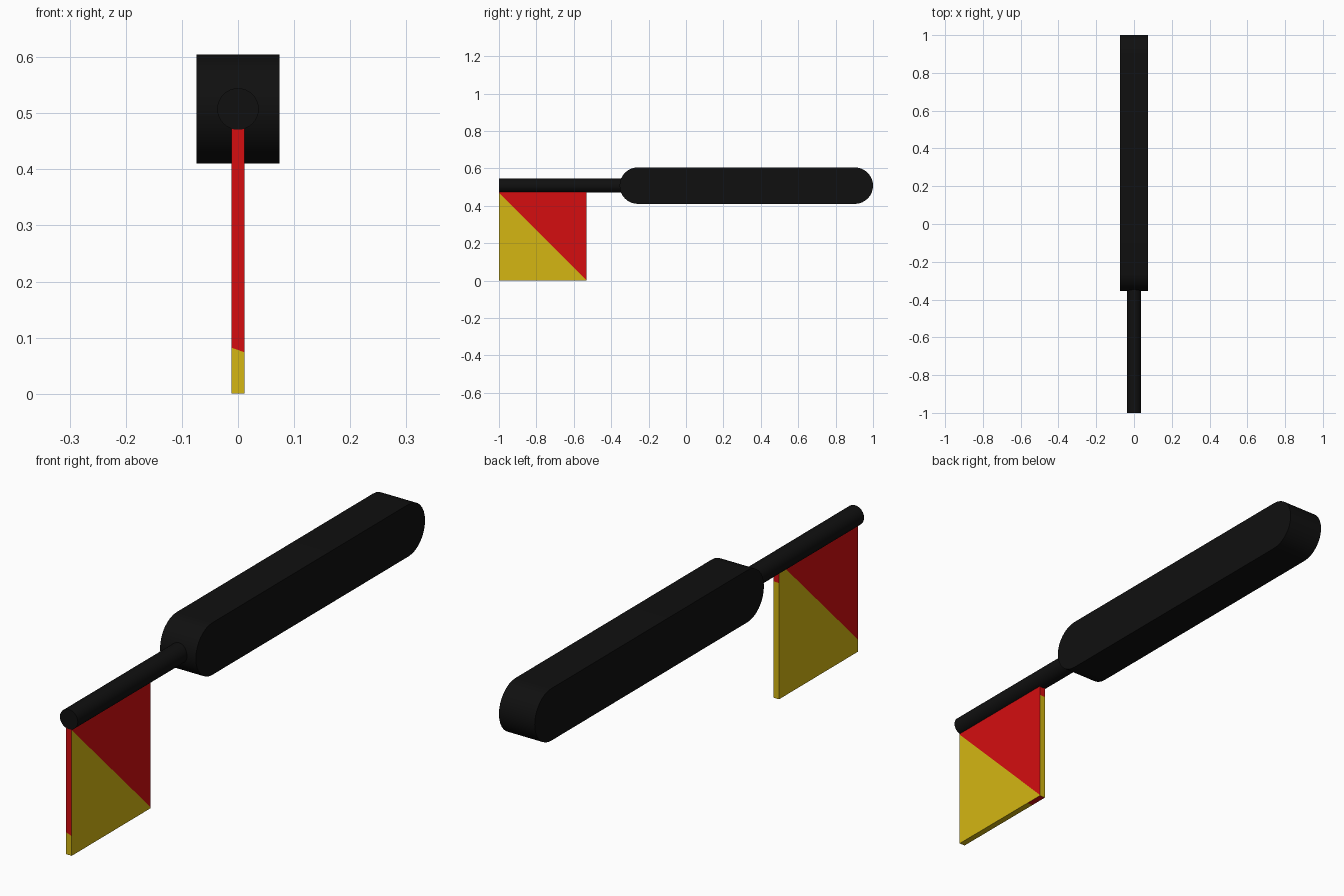
import bpy, bmesh, math
from mathutils import Vector, Matrix

if "Cube" in bpy.data.objects:
    bpy.data.objects.remove(bpy.data.objects["Cube"])


def material(name, rgb):
    m = bpy.data.materials.new(name)
    m.diffuse_color = (*rgb, 1)
    m.use_nodes = True
    m.node_tree.nodes["Principled BSDF"].inputs["Base Color"].default_value = m.diffuse_color
    return m


black = material("black", (0.005, 0.005, 0.005))
red = material("red", (0.66, 0.004, 0.005))
yellow = material("yellow", (0.66, 0.47, 0.006))

AXIS_Z = 0.5075


def finish(bm, name, mats, smooth=False):
    bmesh.ops.recalc_face_normals(bm, faces=bm.faces)
    mesh = bpy.data.meshes.new(name)
    bm.to_mesh(mesh)
    bm.free()
    for m in mats:
        mesh.materials.append(m)
    obj = bpy.data.objects.new(name, mesh)
    bpy.context.collection.objects.link(obj)
    if smooth:
        bpy.ops.object.select_all(action='DESELECT')
        obj.select_set(True)
        bpy.context.view_layer.objects.active = obj
        bpy.ops.object.shade_smooth_by_angle(angle=math.radians(35))
    return obj


# Handle: stadium side profile extruded across x
def handle(y0, y1, r, half_width, steps=16):
    bm = bmesh.new()
    verts = []
    for cy, start in ((y1 - r, -math.pi / 2), (y0 + r, math.pi / 2)):
        for i in range(steps + 1):
            a = start + math.pi * i / steps
            verts.append(bm.verts.new((-half_width, cy + r * math.cos(a),
                                       AXIS_Z + r * math.sin(a))))
    face = bm.faces.new(verts)
    ext = bmesh.ops.extrude_face_region(bm, geom=[face], use_keep_orig=True)
    moved = [v for v in ext["geom"] if isinstance(v, bmesh.types.BMVert)]
    bmesh.ops.translate(bm, verts=moved, vec=(2 * half_width, 0, 0))
    finish(bm, "handle", [black], smooth=True)


handle(-0.355, 1.0, 0.0975, 0.074)

# Rod: thin round pole running into the handle
bm = bmesh.new()
rod_start, rod_end = -1.0, -0.30
place = (Matrix.Translation((0, (rod_start + rod_end) / 2, AXIS_Z))
         @ Matrix.Rotation(math.pi / 2, 4, 'X'))
bmesh.ops.create_cone(bm, cap_ends=True, segments=32, radius1=0.037,
                      radius2=0.037, depth=rod_end - rod_start, matrix=place)
finish(bm, "rod", [black], smooth=True)

# Flag: thin square panel, each face cut into a red and a yellow area
bm = bmesh.new()
size = Vector((0.024, 0.467, 0.475))
bmesh.ops.create_cube(bm, size=1, matrix=Matrix.Translation((0, -0.7665, size.z / 2))
                      @ Matrix.Diagonal((*size, 1)))
# face direction, point on the cut, direction of the red side
cuts = [
    ((1, 0, 0), (0, -1, 0.47), (0, 1, 1)),
    ((-1, 0, 0), (0, -1, 0.045), (0, -1, 1)),
    ((0, -1, 0), (0, -1, 0.078), (0.35, 0, 1)),
    ((0, 1, 0), (0, -0.533, 0.435), (0, 0, 1)),
    ((0, 0, -1), (0, -0.605, 0), (0, 1, 0)),
]
for direction, point, red_side in cuts:
    d, p, n = Vector(direction), Vector(point), Vector(red_side).normalized()
    face = next(f for f in bm.faces if f.normal.dot(d) > 0.9)
    bmesh.ops.bisect_plane(bm, geom=[face, *face.edges, *face.verts],
                           plane_co=p, plane_no=n, dist=1e-5)
    bm.normal_update()
    for f in bm.faces:
        if f.normal.dot(d) > 0.9:
            f.material_index = 0 if (f.calc_center_median() - p).dot(n) > 0 else 1
finish(bm, "flag", [red, yellow])
